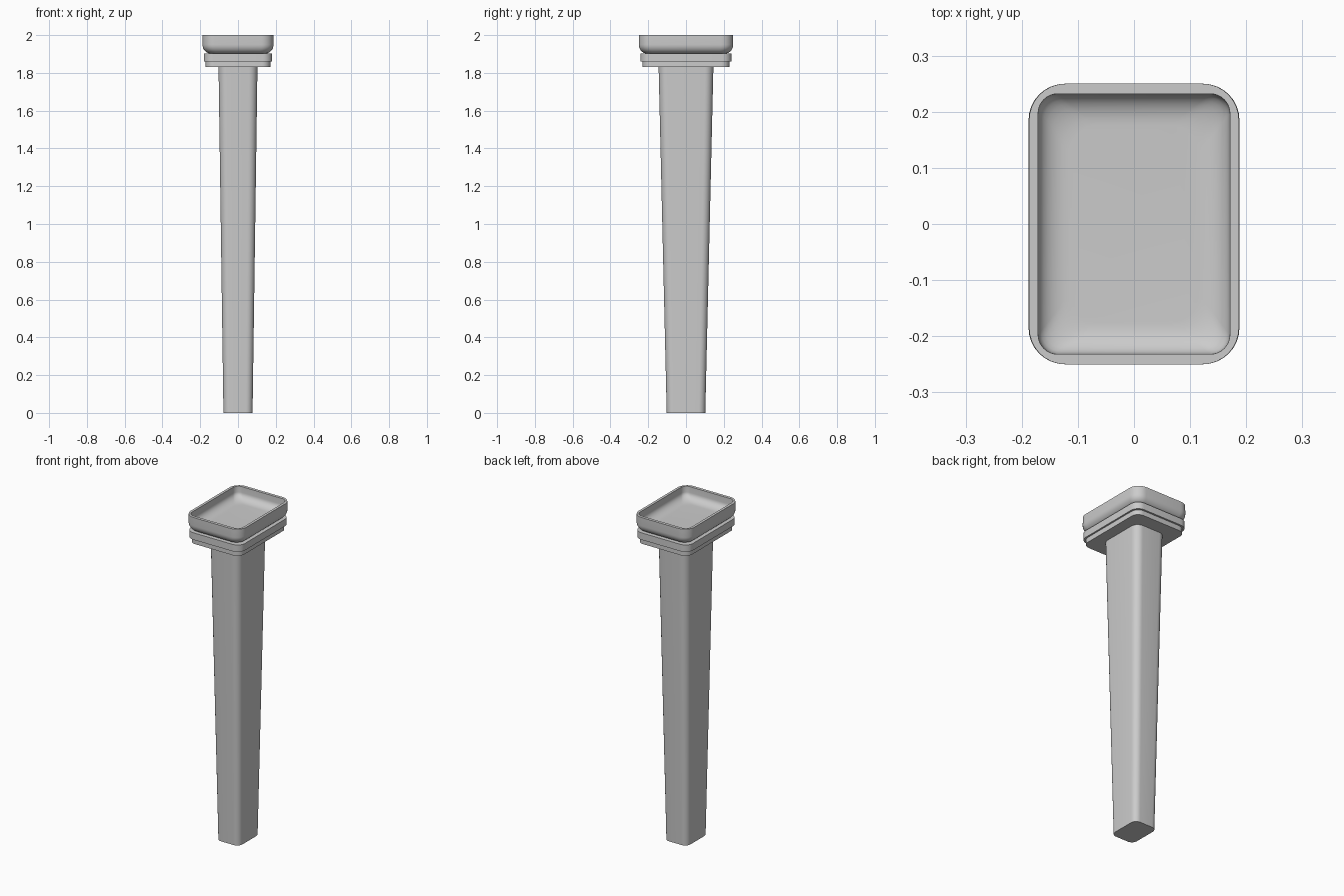
import bpy, bmesh, math

cube = bpy.data.objects.get("Cube")
if cube:
    bpy.data.objects.remove(cube, do_unlink=True)

grey = bpy.data.materials.new("plain grey")
grey.use_nodes = True
grey.diffuse_color = (0.6, 0.6, 0.6, 1)
grey.node_tree.nodes["Principled BSDF"].inputs["Base Color"].default_value = grey.diffuse_color


def rounded_rect(hx, hy, radius, z, steps=8):
    """Points of a rounded rectangle, counter-clockwise seen from above."""
    points = []
    for corner, (sx, sy) in enumerate([(1, 1), (-1, 1), (-1, -1), (1, -1)]):
        for i in range(steps + 1):
            a = (corner + i / steps) * math.pi / 2
            points.append((sx * (hx - radius) + radius * math.cos(a),
                           sy * (hy - radius) + radius * math.sin(a), z))
    return points


def loft(name, sections):
    """Skin through rounded rectangles (half x, half y, radius, z), capped at both ends."""
    bm = bmesh.new()
    rings = [[bm.verts.new(p) for p in rounded_rect(*s)] for s in sections]
    for low, high in zip(rings, rings[1:]):
        n = len(low)
        for i in range(n):
            j = (i + 1) % n
            bm.faces.new((low[i], low[j], high[j], high[i]))
    bm.faces.new(rings[0][::-1])
    bm.faces.new(rings[-1])
    mesh = bpy.data.meshes.new(name)
    bm.to_mesh(mesh)
    bm.free()
    mesh.materials.append(grey)
    obj = bpy.data.objects.new(name, mesh)
    bpy.context.collection.objects.link(obj)
    bpy.ops.object.select_all(action="DESELECT")
    obj.select_set(True)
    bpy.context.view_layer.objects.active = obj
    bpy.ops.object.shade_smooth_by_angle(angle=math.radians(35))
    return obj


# Tapered column
loft("column", [(0.077, 0.102, 0.035, 0), (0.103, 0.145, 0.045, 1.83)])

# Two stacked plates under the bowl
loft("lower_plate", [(0.171, 0.23, 0.045, z) for z in (1.83, 1.86)])
loft("upper_plate", [(0.181, 0.241, 0.05, z) for z in (1.86, 1.902)])

# Bowl: rounded underside, outer wall, flat rim, inner wall, dished floor
OUTER_X, OUTER_Y = 0.188, 0.25
bowl = []
for i in range(9):
    a = i / 8 * math.pi / 2
    inset = 0.045 * (1 - math.sin(a))
    bowl.append((OUTER_X - inset, OUTER_Y - inset, 0.065 - inset * 0.6,
                 1.95 - 0.048 * math.cos(a)))
bowl.append((0.187, OUTER_Y, 0.065, 2.0))
bowl.append((0.171, 0.232, 0.035, 2.0))
for i in range(9):
    a = i / 8 * math.pi / 2
    inset = 0.055 * (1 - math.cos(a))
    bowl.append((0.17 - inset, 0.231 - inset, 0.035 + inset * 0.3,
                 1.965 - 0.04 * math.sin(a)))
loft("bowl", bowl)
